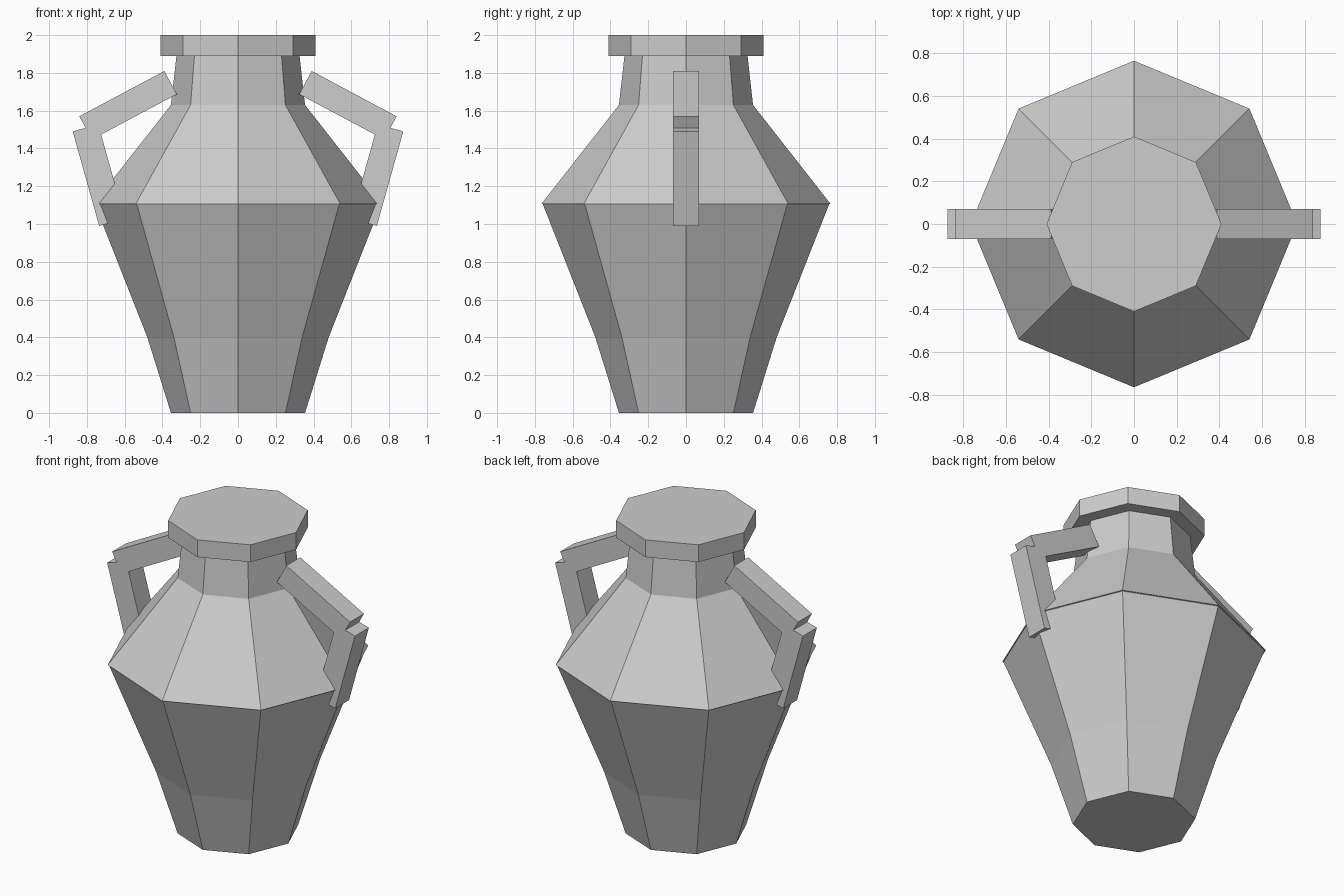
import bpy
import bmesh
from math import sin, cos, pi

cube = bpy.data.objects.get("Cube")
if cube:
    bpy.data.objects.remove(cube, do_unlink=True)

# Single plain clay colour
clay = bpy.data.materials.new("pale grey clay")
clay.use_nodes = True
clay.diffuse_color = (0.61, 0.61, 0.61, 1)
clay.node_tree.nodes["Principled BSDF"].inputs["Base Color"].default_value = clay.diffuse_color


def finish(name, bm):
    bmesh.ops.recalc_face_normals(bm, faces=bm.faces)
    mesh = bpy.data.meshes.new(name)
    bm.to_mesh(mesh)
    bm.free()
    mesh.materials.append(clay)
    obj = bpy.data.objects.new(name, mesh)
    bpy.context.collection.objects.link(obj)
    return obj


def lathe(name, profile, sides=8):
    """Closed faceted solid from (radius, height) rings."""
    bm = bmesh.new()
    rings = [[bm.verts.new((r * cos(2 * pi * i / sides), r * sin(2 * pi * i / sides), z))
              for i in range(sides)] for r, z in profile]
    for low, high in zip(rings, rings[1:]):
        for i in range(sides):
            j = (i + 1) % sides
            bm.faces.new((low[i], low[j], high[j], high[i]))
    bm.faces.new(rings[0])
    bm.faces.new(rings[-1])
    return finish(name, bm)


def bar(name, outline, side, half_width=0.07):
    """Extrude an (x, z) outline along y, on the +x or -x side."""
    bm = bmesh.new()
    face = bm.faces.new([bm.verts.new((side * x, -half_width, z)) for x, z in outline])
    ext = bmesh.ops.extrude_face_region(bm, geom=[face])
    moved = [v for v in ext["geom"] if isinstance(v, bmesh.types.BMVert)]
    bmesh.ops.translate(bm, verts=moved, vec=(0, 2 * half_width, 0))
    return finish(name, bm)


# Vessel: tapered belly with a slight lip under the shoulder, then the neck
lathe("jar_body", [(0.355, 0), (0.48, 0.4), (0.758, 1.105), (0.765, 1.107),
                   (0.355, 1.63), (0.325, 1.9)])
lathe("lid", [(0.41, 1.89), (0.41, 2.0)])

# Two overlapping bars make each handle
upper = [(0.39, 1.81), (0.84, 1.57), (0.774, 1.447), (0.324, 1.687)]
lower = [(0.875, 1.49), (0.735, 0.99), (0.60, 1.028), (0.74, 1.528)]
for label, side in (("left", 1), ("right", -1)):
    bar(label + "_handle_upper", upper, side)
    bar(label + "_handle_lower", lower, side)
